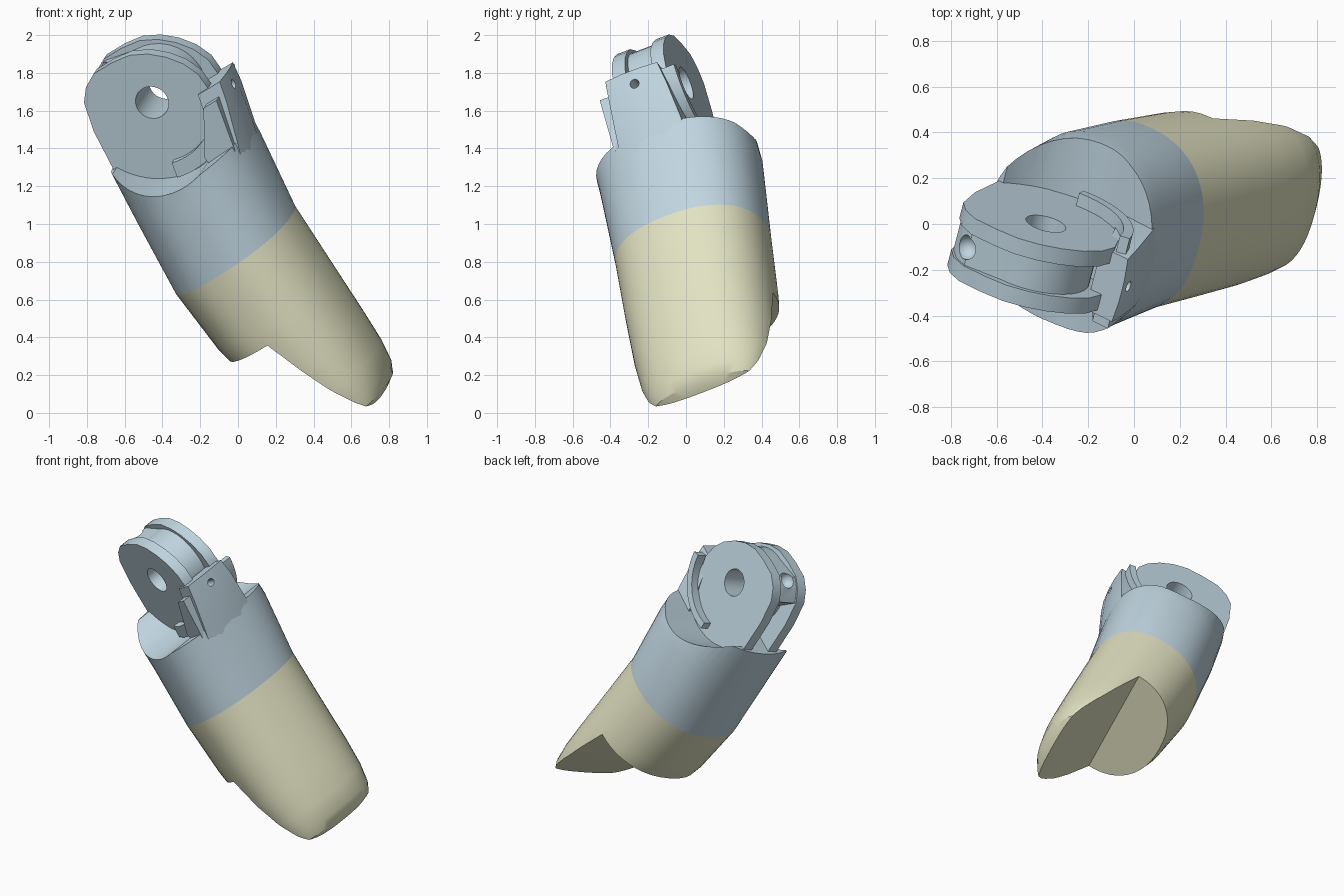
import bpy, bmesh, math
from mathutils import Vector, Matrix

if bpy.data.objects.get("Cube"):
    bpy.data.objects.remove(bpy.data.objects["Cube"], do_unlink=True)

# Tilted frame: local x runs to the fingertip, y along the hinge pin, z to the nail side
pin = Vector((0.234, 0.909, 0.346)).normalized()
along = Vector((0.57, 0.17, -0.80))
along = (along - pin * along.dot(pin)).normalized()
nail = along.cross(pin)
FRAME = Matrix.Translation((-0.42, -0.135, 1.695)) @ Matrix((along, pin, nail)).transposed().to_4x4()


def material(name, colour):
    m = bpy.data.materials.new(name)
    m.use_nodes = True
    m.diffuse_color = (*colour, 1)
    m.node_tree.nodes["Principled BSDF"].inputs["Base Color"].default_value = (*colour, 1)
    return m


GREY = material("blue_grey", (0.53, 0.67, 0.75))
CREAM = material("cream", (0.76, 0.76, 0.54))


def finish(name, bm, mat):
    bmesh.ops.recalc_face_normals(bm, faces=bm.faces)
    mesh = bpy.data.meshes.new(name)
    bm.to_mesh(mesh)
    bm.free()
    obj = bpy.data.objects.new(name, mesh)
    bpy.context.collection.objects.link(obj)
    obj.matrix_world = FRAME
    mesh.materials.append(mat)
    return obj


def loft(name, rings, mat=GREY):
    bm = bmesh.new()
    loops = [[bm.verts.new(p) for p in ring] for ring in rings]
    n = len(loops[0])
    for lo, hi in zip(loops, loops[1:]):
        for i in range(n):
            bm.faces.new((lo[i], lo[(i + 1) % n], hi[(i + 1) % n], hi[i]))
    bm.faces.new(loops[0])
    bm.faces.new(loops[-1])
    return finish(name, bm, mat)


def prism(name, pts, lo, hi, mat=GREY):
    """Extrude an outline in the (along, nail) plane across the pin direction."""
    return loft(name, [[(a, b, c) for a, c in pts] for b in (lo, hi)], mat)


def circle(r, a=0, c=0, n=32):
    return [(a + r * math.cos(math.tau * i / n), c + r * math.sin(math.tau * i / n)) for i in range(n)]


def cut(obj, cutter):
    mod = obj.modifiers.new("cut", "BOOLEAN")
    mod.operation, mod.solver, mod.object = "DIFFERENCE", "EXACT", cutter
    bpy.context.view_layer.objects.active = obj
    bpy.ops.object.modifier_apply(modifier=mod.name)


def drop(cutter):
    bpy.data.objects.remove(cutter, do_unlink=True)


# Body sections: distance along, pin range, nail range
SEAM = 0.93
ROWS = [
    (0.20, -0.445, 0.42, -0.43, 0.34), (0.50, -0.44, 0.43, -0.475, 0.295),
    (SEAM, -0.45, 0.38, -0.52, 0.23), (1.30, -0.455, 0.36, -0.50, 0.22),
    (1.60, -0.45, 0.34, -0.44, 0.21), (1.78, -0.43, 0.315, -0.36, 0.20),
    (1.90, -0.40, 0.275, -0.24, 0.18), (1.96, -0.365, 0.23, -0.11, 0.145),
    (1.995, -0.29, 0.15, -0.01, 0.09),
]


def section(row, n=48, power=0.88):
    a, b0, b1, c0, c1 = row
    ring = []
    for i in range(n):
        t = math.tau * i / n
        u, v = [math.copysign(abs(f(t)) ** power, f(t)) for f in (math.cos, math.sin)]
        ring.append((a, (b0 + b1) / 2 + u * (b1 - b0) / 2, (c0 + c1) / 2 + v * (c1 - c0) / 2))
    return ring


# Cuff with a round clearance on both sides of the hinge, open towards the nail
cuff = loft("cuff", [section(r) for r in ROWS if r[0] <= SEAM])
for side in (-1, 1):
    for outline in (circle(0.43, n=64), [(-0.2, 0), (-0.2, 0.8), (0.39, 0.8), (0.42, 0.09)]):
        clearance = prism("clearance", outline, side * 0.148, side * 0.8)
        cut(cuff, clearance)
        drop(clearance)

# Fingertip with the stepped pad cut away
tip = loft("fingertip", [section(r) for r in ROWS if r[0] >= SEAM], CREAM)
pad = prism("pad_cutter", [(1.385, -0.135), (1.75, -0.01), (2.3, 0.22), (2.3, -1), (1.385, -1)], -1, 1, CREAM)
cut(tip, pad)
drop(pad)

# Hinge plates, the hub and the bridge between them, with the pin hole
plate = [(-0.19, -0.32), (-0.255, -0.26), (-0.295, -0.18), (-0.295, -0.06), (-0.28, 0.05), (-0.235, 0.14),
         (-0.17, 0.215), (-0.09, 0.275), (0, 0.31), (0.1, 0.31), (0.2, 0.26), (0.29, 0.16), (0.35, 0.02),
         (0.385, -0.15), (0.34, -0.295), (0.21, -0.405), (-0.03, -0.37)]
bridge_outline = [(-0.18, -0.315), (-0.25, -0.25), (-0.285, -0.18), (-0.25, 0), (-0.05, 0), (-0.07, -0.24)]
hinge = [prism("front_hinge_plate", plate, -0.15, -0.075),
         prism("back_hinge_plate", plate, 0.075, 0.15),
         prism("hinge_hub", circle(0.25), -0.076, 0.076),
         prism("cord_bridge", bridge_outline, -0.076, 0.076)]
pin_hole = prism("pin_hole", circle(0.09), -0.5, 0.5)
for part in hinge:
    cut(part, pin_hole)
drop(pin_hole)

# Round cord pocket in the bridge
ball = bmesh.new()
bmesh.ops.create_uvsphere(ball, u_segments=20, v_segments=12, radius=0.055)
bmesh.ops.translate(ball, verts=ball.verts, vec=(-0.27, 0, -0.2))
pocket = finish("pocket", ball, GREY)
cut(hinge[-1], pocket)
drop(pocket)

# Stop block that grows out of the cuff: along, pin range, inner, edge and crown heights
stop_rows = [(0.09, -0.17, 0.13, 0.25, 0.395, 0.405), (0.2, -0.18, 0.15, 0.22, 0.365, 0.38),
             (0.4, -0.2, 0.17, 0.12, 0.295, 0.32), (0.6, -0.22, 0.18, 0.05, 0.22, 0.255)]
stop = loft("stop_block", [[(a, b0, inner), (a, b0, edge), (a, b0 + 0.1, crown),
                            (a, b1 - 0.1, crown), (a, b1, edge), (a, b1, inner)]
                           for a, b0, b1, inner, edge, crown in stop_rows])
bore = loft("bore", [[(a, b, c) for a, b in circle(0.025, 0.165, -0.016, 16)] for c in (0.1, 0.6)])
cut(stop, bore)
drop(bore)
ledge = prism("stop_ledge", [(0.155, 0.26), (0.155, 0.345), (0.44, 0.265), (0.44, 0.1), (0.38, 0.1)],
              -0.235, -0.14)


# Curved guide lips beside the plates
def arc(r0, r1, start, end, n=10):
    angles = [math.radians(start + (end - start) * i / n) for i in range(n + 1)]
    return ([(r0 * math.sin(t), r0 * math.cos(t)) for t in angles]
            + [(r1 * math.sin(t), r1 * math.cos(t)) for t in reversed(angles)])


lips = [prism("back_guide_lip", arc(0.335, 0.38, 18, 102), 0.13, 0.21),
        prism("front_guide_lip", arc(0.335, 0.42, 55, 105), -0.2, -0.13)]

# Smooth shading with sharp edges kept
bpy.ops.object.select_all(action="DESELECT")
for part in [cuff, tip, stop, ledge] + hinge + lips:
    part.select_set(True)
bpy.context.view_layer.objects.active = cuff
bpy.ops.object.shade_smooth_by_angle(angle=math.radians(30))
